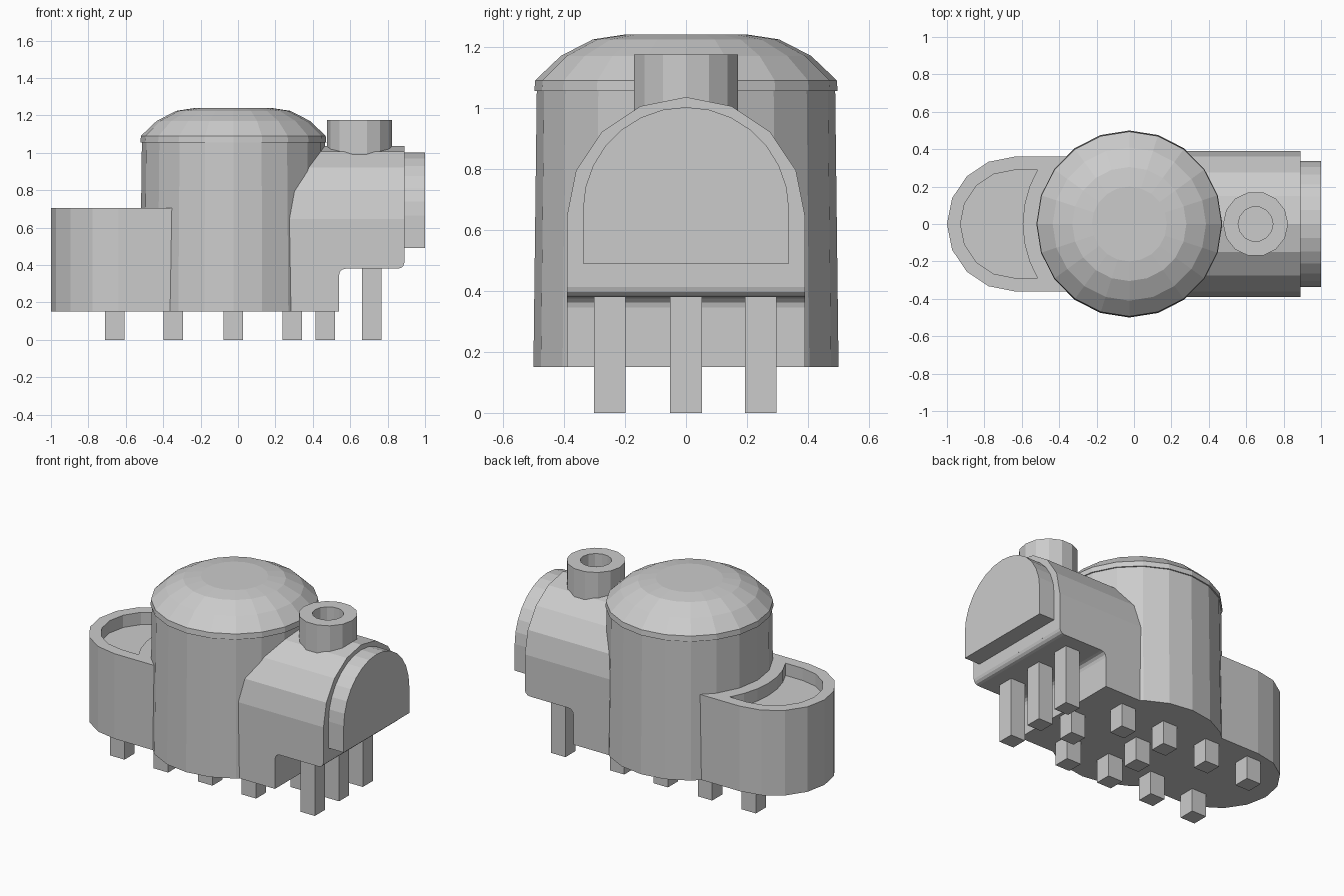
import bpy, bmesh
from math import sin, cos, pi, sqrt

if "Cube" in bpy.data.objects:
    bpy.data.objects.remove(bpy.data.objects["Cube"])


def finish(name, bm):
    bmesh.ops.recalc_face_normals(bm, faces=bm.faces)
    me = bpy.data.meshes.new(name)
    bm.to_mesh(me)
    bm.free()
    ob = bpy.data.objects.new(name, me)
    bpy.context.collection.objects.link(ob)
    return ob


def lathe(name, profile, cx, n):
    """Closed solid of revolution about a vertical axis at (cx, 0)."""
    bm = bmesh.new()
    rings = [[bm.verts.new((cx + r * cos(2 * pi * i / n), r * sin(2 * pi * i / n), z))
              for i in range(n)] for r, z in profile]
    for a, b in zip(rings, rings[1:]):
        for i in range(n):
            j = (i + 1) % n
            bm.faces.new((a[i], a[j], b[j], b[i]))
    bm.faces.new(rings[0])
    bm.faces.new(rings[-1])
    return finish(name, bm)


def prism(name, pts, lo, hi, axis):
    """Extrude a 2D outline from lo to hi along axis 0, 1 or 2."""
    bm = bmesh.new()

    def ring(d):
        out = []
        for p in pts:
            c = list(p)
            c.insert(axis, d)
            out.append(bm.verts.new(c))
        return out
    a, b = ring(lo), ring(hi)
    bm.faces.new(a)
    bm.faces.new(b)
    for i in range(len(pts)):
        j = (i + 1) % len(pts)
        bm.faces.new((a[i], a[j], b[j], b[i]))
    return finish(name, bm)


def combine(target, tool, op):
    mod = target.modifiers.new(op, 'BOOLEAN')
    mod.operation, mod.solver, mod.object = op, 'EXACT', tool
    with bpy.context.temp_override(object=target, active_object=target):
        bpy.ops.object.modifier_apply(modifier=mod.name)
    bpy.data.objects.remove(tool)


def arc(cx, cy, r, a0, a1, n):
    return [(cx + r * cos(a0 + (a1 - a0) * i / n), cy + r * sin(a0 + (a1 - a0) * i / n))
            for i in range(n + 1)]


CX = -0.025

# Round main body with domed lid
body = lathe("main_body", [(0.50, 0.15), (0.489, 1.055), (0.497, 1.055), (0.494, 1.09),
                           (0.41, 1.17), (0.305, 1.224), (0.20, 1.24)], CX, 20)

# Low rounded wing with a crescent tray beside the body
wing = prism("tray_wing", [(CX, -0.36), (CX, 0.36)] + arc(-0.64, 0, 0.36, pi / 2, 1.5 * pi, 8),
             0.15, 0.705, 2)
inner = [(CX - sqrt(0.57 ** 2 - y * y), y) for y in (-0.288, -0.2, -0.1, 0, 0.1, 0.2, 0.288)]
tray = prism("tray_cutter", inner + arc(-0.64, 0, 0.288, pi / 2, 1.5 * pi, 8), 0.625, 0.8, 2)

# Arched housing, undercut at its outer end
housing = prism("arched_housing", [(-0.39, 0.15), (0.39, 0.15)] + arc(0, 0.645, 0.39, 0, pi, 8),
                CX, 0.89, 0)
under = ([(1.1, 0.0), (0.54, 0.0)] + arc(0.575, 0.345, 0.035, pi, pi / 2, 3)
         + arc(0.855, 0.415, 0.035, -pi / 2, -0.05, 3) + [(1.1, 0.43)])
combine(housing, prism("undercut_cutter", under, -0.6, 0.6, 1), 'DIFFERENCE')

# Arched end plate and hollow chimney
plate = prism("end_plate", [(-0.338, 0.49), (0.338, 0.49)] + arc(0, 0.664, 0.338, 0, pi, 14),
              0.8, 1.0, 0)
chimney = lathe("chimney", [(0.174, 0.8), (0.174, 1.175), (0.093, 1.175), (0.093, 1.09)], 0.65, 14)

for part in (wing, housing, plate, chimney):
    combine(body, part, 'UNION')
combine(body, tray, 'DIFFERENCE')

# Square legs: two long rows, two centre legs, three tall ones at the end
legs = [(x, y, 0.15) for x in (-0.66, -0.345, -0.025, 0.29) for y in (-0.25, 0.245)]
legs += [(-0.025, 0, 0.15), (0.467, 0, 0.15)]
legs += [(0.714, y, 0.38) for y in (-0.25, 0, 0.245)]
for k, (x, y, top) in enumerate(legs):
    s = 0.052
    prism(f"leg_{k + 1}", [(x - s, y - s), (x + s, y - s), (x + s, y + s), (x - s, y + s)],
          0, top, 2)
